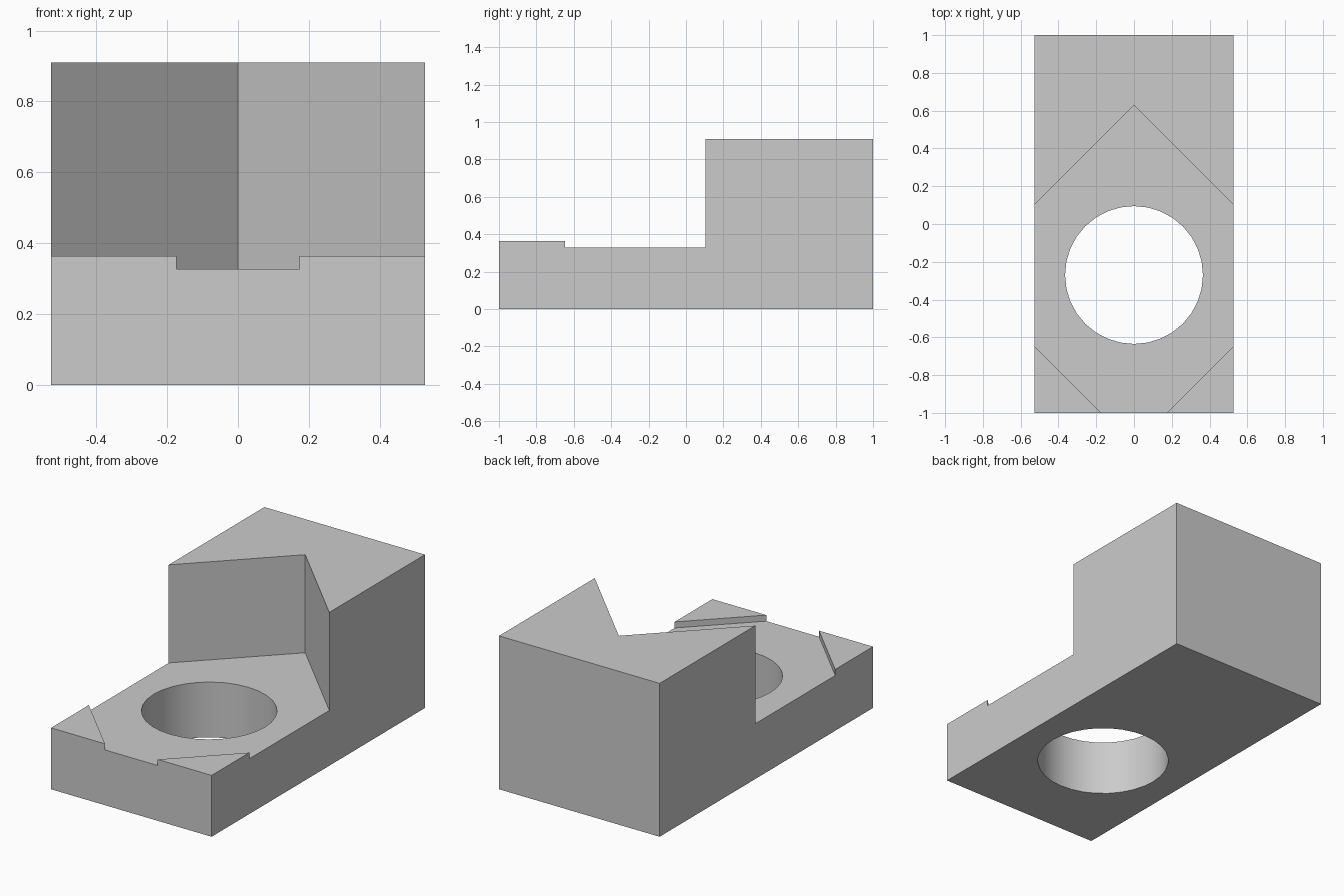
import bpy
import bmesh
import math

cube = bpy.data.objects.get("Cube")
if cube:
    bpy.data.objects.remove(cube)

HALF_W, HALF_L, HEIGHT = 0.527, 1.0, 0.91
FLOOR_Z, TAB_Z = 0.328, 0.364      # pocket floor and front corner tabs
V_TIP, V_SIDE = 0.63, 0.103        # depth of the V wall at its middle and ends
TAB_X, TAB_Y = 0.173, -0.646       # where the tab edges meet the outer sides
HOLE_Y, HOLE_R = -0.27, 0.365
OVER = 0.2                         # cutter overshoot past the block

grey = bpy.data.materials.new("plain grey")
grey.use_nodes = True
colour = (0.6, 0.6, 0.6, 1)
grey.diffuse_color = colour
grey.node_tree.nodes["Principled BSDF"].inputs["Base Color"].default_value = colour


def prism(name, outline, z0, z1):
    """Extrude a counter-clockwise outline from z0 up to z1."""
    bm = bmesh.new()
    base = bm.faces.new([bm.verts.new((x, y, z0)) for x, y in outline])
    top = bmesh.ops.extrude_face_region(bm, geom=[base])["geom"]
    verts = [g for g in top if isinstance(g, bmesh.types.BMVert)]
    bmesh.ops.translate(bm, verts=verts, vec=(0, 0, z1 - z0))
    bmesh.ops.recalc_face_normals(bm, faces=bm.faces)
    mesh = bpy.data.meshes.new(name)
    bm.to_mesh(mesh)
    bm.free()
    mesh.materials.append(grey)
    obj = bpy.data.objects.new(name, mesh)
    bpy.context.collection.objects.link(obj)
    return obj


def mirrored(right_half):
    """Complete an outline from its +x half, listed front to back."""
    return right_half + [(-x, y) for x, y in reversed(right_half) if x > 0]


def cut(target, cutter):
    mod = target.modifiers.new(cutter.name, "BOOLEAN")
    mod.operation = "DIFFERENCE"
    mod.solver = "EXACT"
    mod.object = cutter
    bpy.context.view_layer.objects.active = target
    bpy.ops.object.modifier_apply(modifier=mod.name)
    bpy.data.objects.remove(cutter)


# Full block
block = prism("stepped_block", mirrored([(HALF_W, -HALF_L), (HALF_W, HALF_L)]), 0, HEIGHT)

# Space in front of the V wall, down to the tab tops
wide = HALF_W + OVER
v_wall = [(wide, V_SIDE - OVER), (0, V_TIP)]
cut(block, prism("front_cutter", mirrored([(wide, -HALF_L - OVER)] + v_wall), TAB_Z, HEIGHT + OVER))

# Shallow pocket between the V wall and the two corner tabs
slope = (TAB_Y + HALF_L) / (HALF_W - TAB_X)
pocket = [(TAB_X - OVER / 2 / slope, -HALF_L - OVER / 2), (wide, TAB_Y + OVER * slope)] + v_wall
cut(block, prism("pocket_cutter", mirrored(pocket), FLOOR_Z, HEIGHT + OVER))

# Round through hole
SIDES = 32
circle = [(HOLE_R * math.cos(a), HOLE_Y + HOLE_R * math.sin(a))
          for a in (math.tau * i / SIDES for i in range(SIDES))]
cut(block, prism("hole_cutter", circle, -OVER, HEIGHT + OVER))

# Smooth hole wall, sharp edges elsewhere
bpy.ops.object.select_all(action="DESELECT")
block.select_set(True)
bpy.context.view_layer.objects.active = block
bpy.ops.object.shade_smooth_by_angle(angle=math.radians(30))
